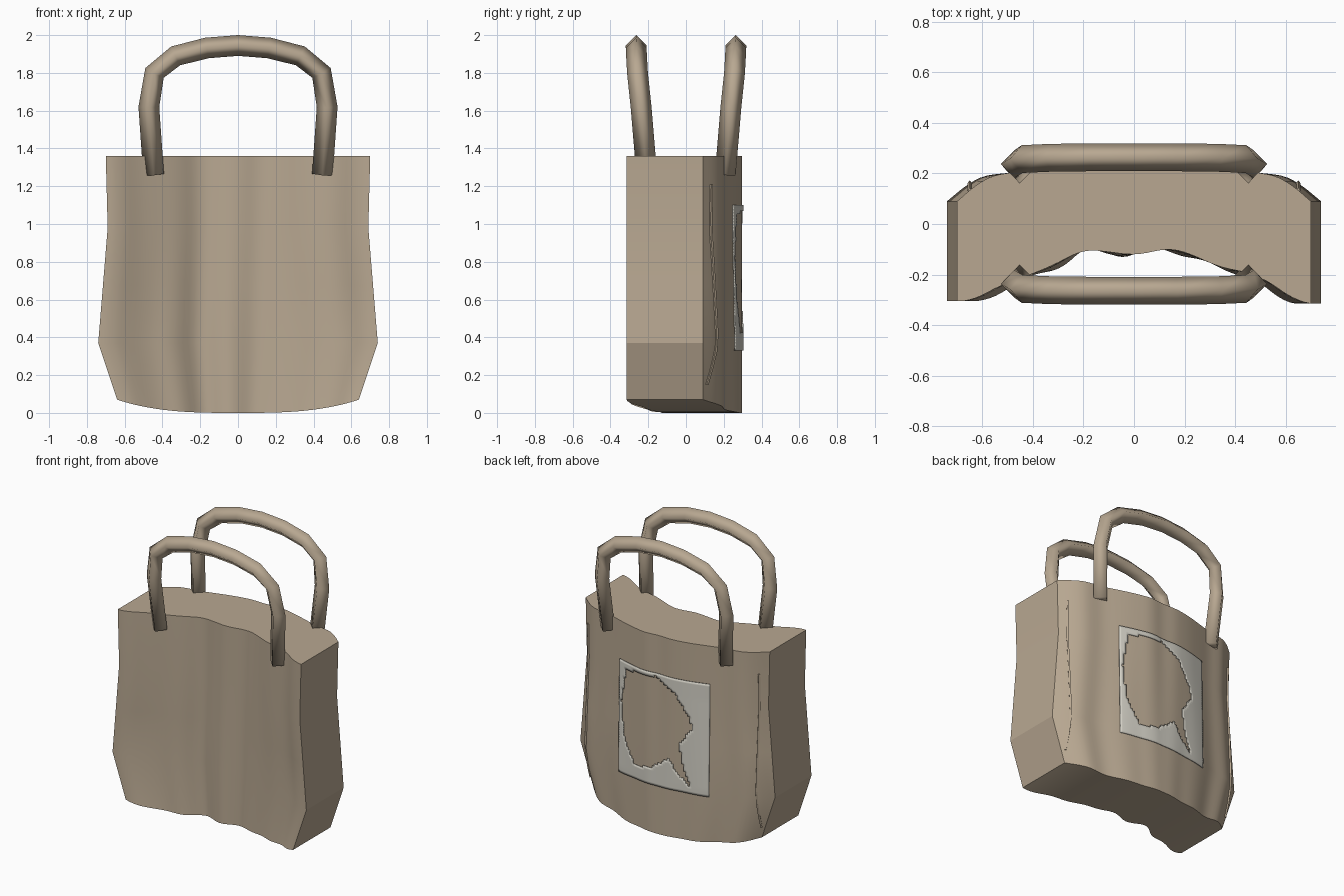
import bpy, bmesh, math
from mathutils import Vector

if "Cube" in bpy.data.objects:
    bpy.data.objects.remove(bpy.data.objects["Cube"])


def material(name, col):
    m = bpy.data.materials.new(name)
    m.diffuse_color = (*col, 1)
    m.use_nodes = True
    m.node_tree.nodes["Principled BSDF"].inputs["Base Color"].default_value = m.diffuse_color
    return m


FABRIC = material("tan canvas", (0.48, 0.39, 0.285))
PRINT = material("off white print", (0.66, 0.64, 0.57))


def finish(name, bm, mat, smooth=None):
    bmesh.ops.recalc_face_normals(bm, faces=bm.faces)
    me = bpy.data.meshes.new(name)
    bm.to_mesh(me)
    bm.free()
    ob = bpy.data.objects.new(name, me)
    bpy.context.collection.objects.link(ob)
    me.materials.append(mat)
    if smooth is not None:
        bpy.ops.object.select_all(action='DESELECT')
        ob.select_set(True)
        bpy.context.view_layer.objects.active = ob
        bpy.ops.object.shade_smooth_by_angle(angle=math.radians(smooth))
    return ob


def interp(pts, v):
    v = min(max(v, pts[0][0]), pts[-1][0])
    for (a, p), (b, q) in zip(pts, pts[1:]):
        if v <= b:
            return p + (q - p) * (v - a) / (b - a)
    return pts[-1][1]


# Bag shape: half width by height, front and back depth by sideways fraction
WIDTH = [(0.07, 0.64), (0.37, 0.74), (0.98, 0.69), (1.36, 0.70)]
FRONT = [(-1, -.305), (-.91, -.305), (-.78, -.25), (-.6, -.205), (-.43, -.155), (-.29, -.1),
         (-.14, -.11), (0, -.125), (.2, -.095), (.29, -.11), (.4, -.145), (.5, -.175),
         (.64, -.19), (.76, -.225), (.9, -.3), (1, -.315)]
BACK = [(-1, .09), (-.86, .175), (-.76, .2), (-.64, .205), (-.5, .235), (-.3, .275), (-.12, .295),
        (0, .285), (.15, .302), (.35, .27), (.5, .238), (.64, .205), (.76, .2), (.86, .175), (1, .09)]


def smoothed(pts, u):
    w = min(0.07, 1 - abs(u))
    return sum(interp(pts, u + w * k / 3) for k in range(-3, 4)) / 7


def front_y(u, z):
    ripple = 0.014 * math.sin(u * 17) * (1 - u * u) * max(0, 1 - z / 1.36)
    return smoothed(FRONT, u) + ripple


def back_y(u, z):
    return smoothed(BACK, u) + 0.008 * math.cos(u * 14) * (1 - u * u) * max(0, 1 - z / 1.1)


# Bag body
bm = bmesh.new()
N = 56
cols = []
for i in range(N + 1):
    u = -1 + 2 * i / N
    zs = [0.07 * abs(u) ** 3, 0.37, 0.675, 0.98, 1.36]
    cols.append([[bm.verts.new((interp(WIDTH, z) * u, f(u, z), z)) for z in zs]
                 for f in (front_y, back_y)])
for a, b in zip(cols, cols[1:]):
    for s in (0, 1):
        for r in range(4):
            bm.faces.new((a[s][r], b[s][r], b[s][r + 1], a[s][r + 1]))
    for r in (0, 4):
        bm.faces.new((a[0][r], b[0][r], b[1][r], a[1][r]))
for c in (cols[0], cols[-1]):
    for r in range(4):
        bm.faces.new((c[0][r], c[1][r], c[1][r + 1], c[0][r + 1]))
finish("bag_body", bm, FABRIC, 17)


def tube(name, path, rn, rb, smooth):
    """Four sided tube whose section is a diamond."""
    bm = bmesh.new()
    rings = []
    for i, p in enumerate(path):
        t = (path[min(i + 1, len(path) - 1)] - path[max(i - 1, 0)]).normalized()
        b = Vector((0, 1, 0))
        b = (b - t * b.dot(t)).normalized()
        n = b.cross(t)
        rings.append([bm.verts.new(p + o) for o in (n * rn, b * rb, -n * rn, -b * rb)])
    for a, b in zip(rings, rings[1:]):
        for k in range(4):
            bm.faces.new((a[k], a[k - 1], b[k - 1], b[k]))
    bm.faces.new(rings[0])
    bm.faces.new(rings[-1])
    return finish(name, bm, FABRIC, smooth)


# Handles, front and back
half = [(.447, .208, 1.262), (.472, .238, 1.62), (.442, .257, 1.80), (.33, .262, 1.89),
        (.165, .264, 1.932)]
arch = half + [(0, .264, 1.945)] + [(-x, y, z) for x, y, z in reversed(half)]
for side, sy in (("front", -1), ("back", 1)):
    tube(side + "_handle", [Vector((x, sy * y, z)) for x, y, z in arch], .055, .055, 100)

# Side seams on the back corners
for side, sx in (("left", -1), ("right", 1)):
    path = []
    for i in range(13):
        z = 0.15 + 1.06 * i / 12
        path.append(Vector((sx * .65, back_y(sx * .65 / interp(WIDTH, z), z) + .004, z)))
    tube(side + "_seam", path, .008, .01, None)

# Printed patch on the back, with a blob shaped opening showing the canvas
BLOB = [(.09, .06), (.46, .03), (.66, .13), (.82, .34), (.83, .43), (.71, .57), (.73, .74),
        (.83, .95), (.68, .84), (.6, .73), (.4, .85), (.2, .88), (.07, .67), (.03, .37)]


def in_blob(s, t):
    inside = False
    for (x1, y1), (x2, y2) in zip(BLOB, BLOB[1:] + BLOB[:1]):
        if (y1 > t) != (y2 > t) and s < x1 + (x2 - x1) * (t - y1) / (y2 - y1):
            inside = not inside
    return inside


bm = bmesh.new()
M = 48
grid = []
for j in range(M + 1):
    z = 1.10 - 0.77 * j / M
    row = []
    for i in range(M + 1):
        x = 0.33 - 0.68 * i / M
        row.append(bm.verts.new((x, back_y(x / interp(WIDTH, z), z) + .006, z)))
    grid.append(row)
for j in range(M):
    for i in range(M):
        if not in_blob((i + .5) / M, (j + .5) / M):
            bm.faces.new((grid[j][i], grid[j][i + 1], grid[j + 1][i + 1], grid[j + 1][i]))
bmesh.ops.delete(bm, geom=[v for v in bm.verts if not v.link_faces], context='VERTS')
patch = finish("printed_patch", bm, PRINT, 30)
mod = patch.modifiers.new("thickness", 'SOLIDIFY')
mod.thickness = 0.006
mod.offset = 0
